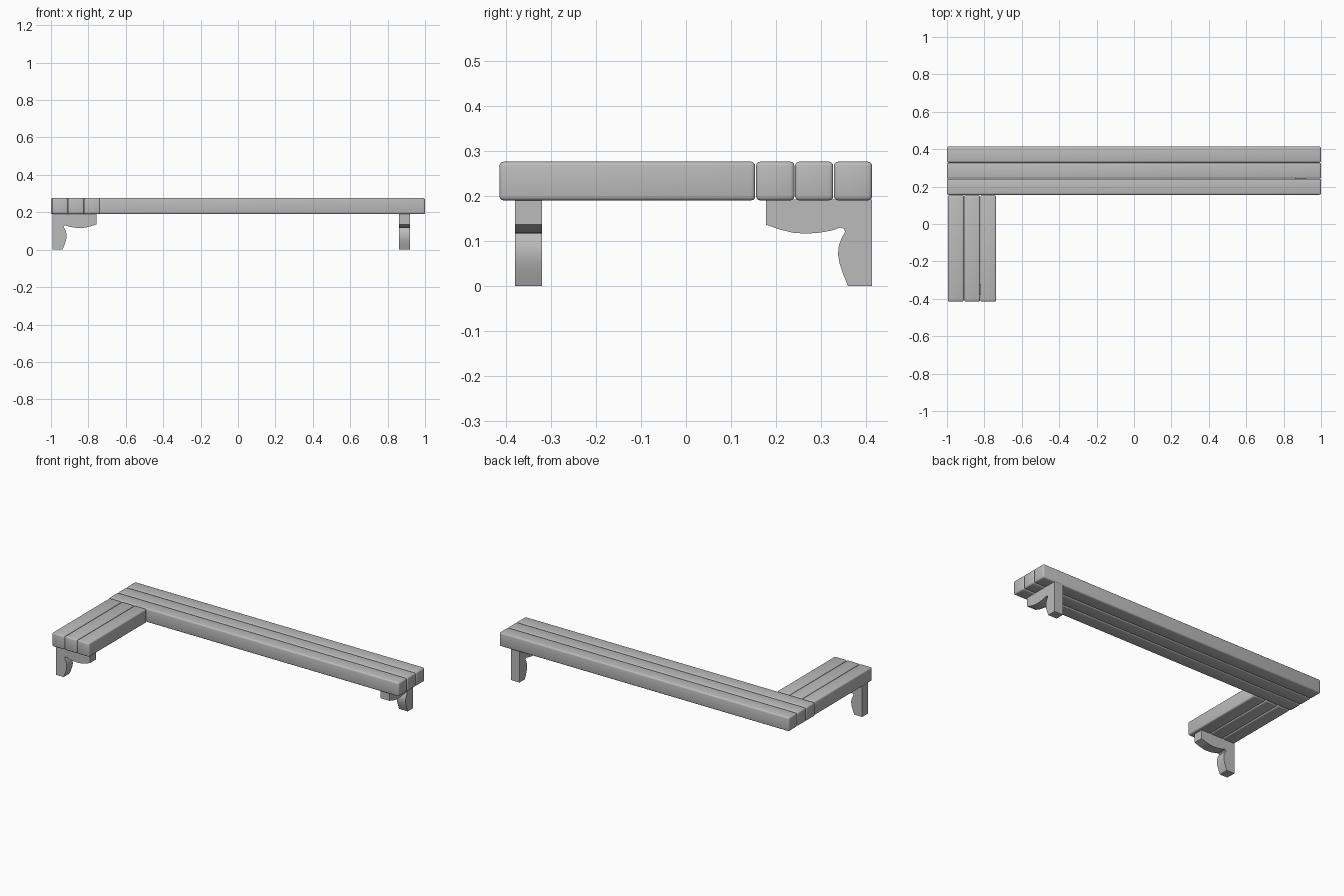
import bpy
import bmesh
from mathutils import Matrix, Vector

cube = bpy.data.objects.get("Cube")
if cube:
    bpy.data.objects.remove(cube, do_unlink=True)

GREY = (0.5, 0.5, 0.5, 1.0)
grey = bpy.data.materials.new("plain grey")
grey.use_nodes = True
grey.diffuse_color = GREY
grey.node_tree.nodes["Principled BSDF"].inputs["Base Color"].default_value = GREY

SEAT_BOTTOM, SEAT_TOP = 0.19, 0.276


def add_object(name, bm):
    bmesh.ops.recalc_face_normals(bm, faces=bm.faces)
    mesh = bpy.data.meshes.new(name)
    bm.to_mesh(mesh)
    bm.free()
    mesh.materials.append(grey)
    obj = bpy.data.objects.new(name, mesh)
    bpy.context.collection.objects.link(obj)
    return obj


def smooth(obj, degrees):
    bpy.ops.object.select_all(action="DESELECT")
    obj.select_set(True)
    bpy.context.view_layer.objects.active = obj
    bpy.ops.object.shade_smooth_by_angle(angle=degrees * 3.14159 / 180)


def beam(name, x0, x1, y0, y1):
    """Square timber with rounded edges."""
    low, high = Vector((x0, y0, SEAT_BOTTOM)), Vector((x1, y1, SEAT_TOP))
    size = high - low
    bm = bmesh.new()
    bmesh.ops.create_cube(bm, size=1, matrix=Matrix.Translation((low + high) / 2)
                          @ Matrix.Diagonal((*size, 1)))
    bmesh.ops.bevel(bm, geom=bm.edges[:], offset=0.009, segments=3,
                    profile=0.5, affect="EDGES")
    smooth(add_object(name, bm), 40)


# Bracket outline: distance inward from the outer edge, height
BRACKET = [(0, 0), (0.054, 0), (0.064, 0.025), (0.072, 0.048), (0.076, 0.07),
           (0.074, 0.09), (0.067, 0.108), (0.06, 0.12), (0.063, 0.127),
           (0.07, 0.13), (0.09, 0.123), (0.118, 0.118), (0.148, 0.116),
           (0.175, 0.118), (0.205, 0.125), (0.236, 0.136),
           (0.236, SEAT_BOTTOM + 0.002), (0, SEAT_BOTTOM + 0.002)]


def bracket(name, place, thickness):
    """Extrude the bracket outline; place maps (inward, height) to 3D."""
    bm = bmesh.new()
    face = bm.faces.new([bm.verts.new(place(d, z)) for d, z in BRACKET])
    side = bmesh.ops.extrude_face_region(bm, geom=[face])["geom"]
    bmesh.ops.translate(bm, vec=thickness,
                        verts=[v for v in side if isinstance(v, bmesh.types.BMVert)])
    smooth(add_object(name, bm), 30)


# Three beams along the back and three along the side arm
PITCH, WIDTH = 0.0865, 0.085
for i in range(3):
    y = 0.156 + i * PITCH
    beam(f"long_beam_{i + 1}", -1, 1, y, y + WIDTH)
    x = -0.995 + i * PITCH
    beam(f"short_beam_{i + 1}", x, x + WIDTH, -0.415, 0.154)

# Carved legs at the two free ends
bracket("long_bench_leg", lambda d, z: (0.86, 0.414 - d, z), (0.06, 0, 0))
bracket("short_bench_leg", lambda d, z: (-0.992 + d, -0.38, z), (0, 0.06, 0))
